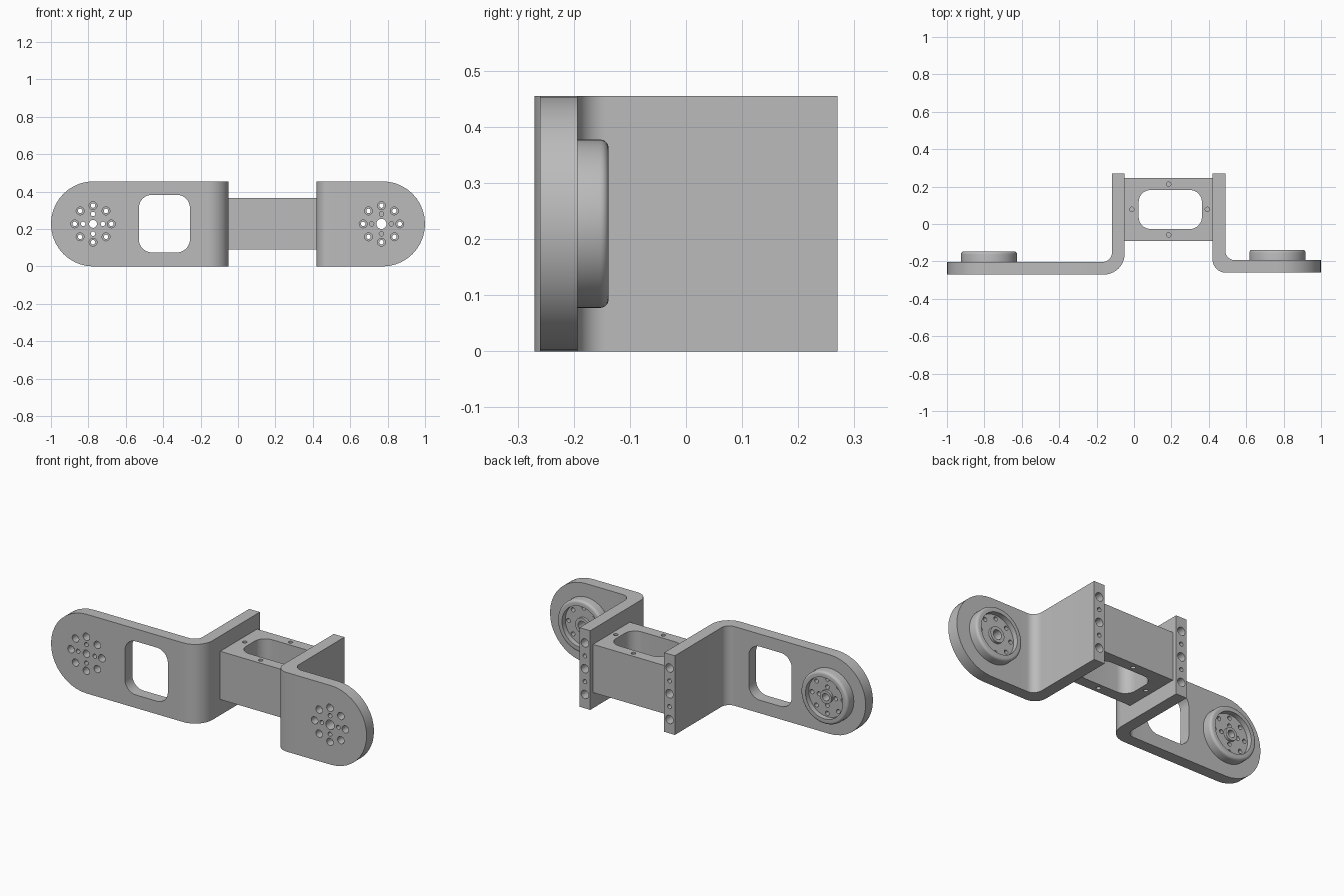
import bpy, bmesh
from math import pi, sin, cos
from mathutils import Vector

H = 0.455          # bracket height
MID = H / 2
parts = []

cube = bpy.data.objects.get("Cube")
if cube:
    bpy.data.objects.remove(cube)

metal = bpy.data.materials.new("plain grey metal")
metal.use_nodes = True
metal.diffuse_color = (0.5, 0.5, 0.5, 1)
metal.node_tree.nodes["Principled BSDF"].inputs["Base Color"].default_value = (0.5, 0.5, 0.5, 1)


def to_object(name, bm):
    bmesh.ops.recalc_face_normals(bm, faces=bm.faces[:])
    mesh = bpy.data.meshes.new(name)
    bm.to_mesh(mesh)
    bm.free()
    mesh.materials.append(metal)
    obj = bpy.data.objects.new(name, mesh)
    bpy.context.scene.collection.objects.link(obj)
    parts.append(obj)


def outline(corners, steps=10):
    """Right-angled outline; each corner is (u, v, radius)."""
    pts = []
    for i, (u, v, r) in enumerate(corners):
        p = Vector((u, v))
        if not r:
            pts.append(p)
            continue
        a = (Vector(corners[i - 1][:2]) - p).normalized() * r
        b = (Vector(corners[(i + 1) % len(corners)][:2]) - p).normalized() * r
        for k in range(steps + 1):
            t = k * pi / 2 / steps
            pts.append(p + a + b - b * cos(t) - a * sin(t))
    return [p for i, p in enumerate(pts) if (p - pts[i - 1]).length > 1e-5]


def box(u0, u1, v0, v1, ra=0, rb=0):
    return outline([(u0, v0, ra), (u1, v0, rb), (u1, v1, rb), (u0, v1, ra)])


def circle(u, v, r, steps=20):
    angles = [2 * pi * k / steps for k in range(steps)]
    return [Vector((u + r * cos(t), v + r * sin(t))) for t in angles]


def prism(bm, loops, lo, hi, axis):
    """Add a slab along z (loops in x, y) or y (loops in x, z); later loops are holes."""
    def place(p, d):
        return (p.x, p.y, d) if axis == "z" else (p.x, d, p.y)

    rims = [], []
    for loop in loops:
        a, b = ([bm.verts.new(place(p, d)) for p in loop] for d in (lo, hi))
        for i in range(len(loop)):
            bm.faces.new((a[i - 1], a[i], b[i], b[i - 1]))
            rims[0].append(bm.edges.get((a[i - 1], a[i])))
            rims[1].append(bm.edges.get((b[i - 1], b[i])))
    for rim in rims:
        bmesh.ops.triangle_fill(bm, edges=rim, use_beauty=False,
                                normal=place(Vector((0, 0)), 1))


def bracket(name, side, tip, inner, front, bend, hub_x, hub_top, bore, boss_r,
            open_pins, windows):
    """L-shaped arm: side is the direction from the flange to the round tip."""
    back, step, floor = front + 0.067, front + 0.045, hub_top - 0.03
    outer, split = inner + side * 0.068, inner + side * 0.175
    bm = bmesh.new()

    # Hole pattern around the hub
    def ring(count, distance, r):
        angles = [2 * pi * k / count for k in range(count)]
        return [circle(hub_x + distance * cos(t), MID + distance * sin(t), r) for t in angles]

    centre = [circle(hub_x, MID, bore, 32)]
    pins = ring(4, 0.053, 0.012)
    wide = centre + pins + ring(8, 0.098, 0.021)
    narrow = centre + ring(8, 0.098, 0.012) + (pins if open_pins else [])

    # Round-ended plate with counterbored holes, then the hub floor and boss
    plate = [box(tip, split, 0, H, MID, 0)] + windows
    prism(bm, plate + wide, front, step, "y")
    prism(bm, plate + narrow, step, back, "y")
    prism(bm, [circle(hub_x, MID, 0.119, 64)] + narrow, back, floor, "y")
    prism(bm, [circle(hub_x, MID, boss_r, 32)] + centre, floor, floor + 0.015, "y")

    # Bend and flange, with a drilled end
    prism(bm, [outline([(split, front, 0), (inner, front, bend), (inner, 0.17, 0),
                        (outer, 0.17, 0), (outer, back, 0.05), (split, back, 0)])], 0, H, "z")
    drilled = [circle((inner + outer) / 2, MID + k * 0.074, 0.012 if k % 2 else 0.024)
               for k in range(-2, 3)]
    prism(bm, [box(inner, outer, 0, H)] + drilled, 0.17, 0.27, "y")
    to_object(name, bm)

    # Raised hub rim with a soft outer edge
    soft = 0.015
    profile = [(0.118, back - 0.01), (0.15, back - 0.01)]
    for k in range(6):
        t = k * pi / 10
        profile.append((0.15 - soft + soft * cos(t), hub_top - soft + soft * sin(t)))
    profile.append((0.118, hub_top))
    bm = bmesh.new()
    verts = [bm.verts.new((hub_x + r, y, MID)) for r, y in profile]
    edges = [bm.edges.new((verts[i - 1], verts[i])) for i in range(len(verts))]
    bmesh.ops.spin(bm, geom=verts + edges, cent=(hub_x, 0, MID), axis=(0, 1, 0),
                   angle=2 * pi, steps=64)
    bmesh.ops.remove_doubles(bm, verts=bm.verts[:], dist=1e-5)
    to_object(name + "_hub_rim", bm)


window = box(-0.53, -0.257, 0.075, 0.383, 0.07, 0.07)
bracket("long_bracket", -1, -1.0, -0.05, -0.27, 0.11, -0.775, -0.147, 0.021, 0.037,
        True, [window])
bracket("short_bracket", 1, 1.0, 0.42, -0.26, 0.07, 0.767, -0.138, 0.027, 0.045,
        False, [])

# Hollow block joining both flanges, with blind screw holes above and below
walls = [box(-0.055, 0.425, -0.09, 0.245), box(0.025, 0.363, -0.027, 0.182, 0.065, 0.065)]
screws = [circle(x, y, 0.012) for x, y in
          ((0.185, 0.213), (0.185, -0.058), (-0.012, 0.078), (0.392, 0.078))]
bm = bmesh.new()
prism(bm, walls + screws, 0.09, 0.14, "z")
prism(bm, walls, 0.14, 0.317, "z")
prism(bm, walls + screws, 0.317, 0.367, "z")
to_object("centre_block", bm)

# Smooth the curved walls, keep edges crisp
for obj in bpy.context.scene.objects:
    obj.select_set(obj in parts)
bpy.context.view_layer.objects.active = parts[0]
bpy.ops.object.shade_smooth_by_angle(angle=pi / 6)
